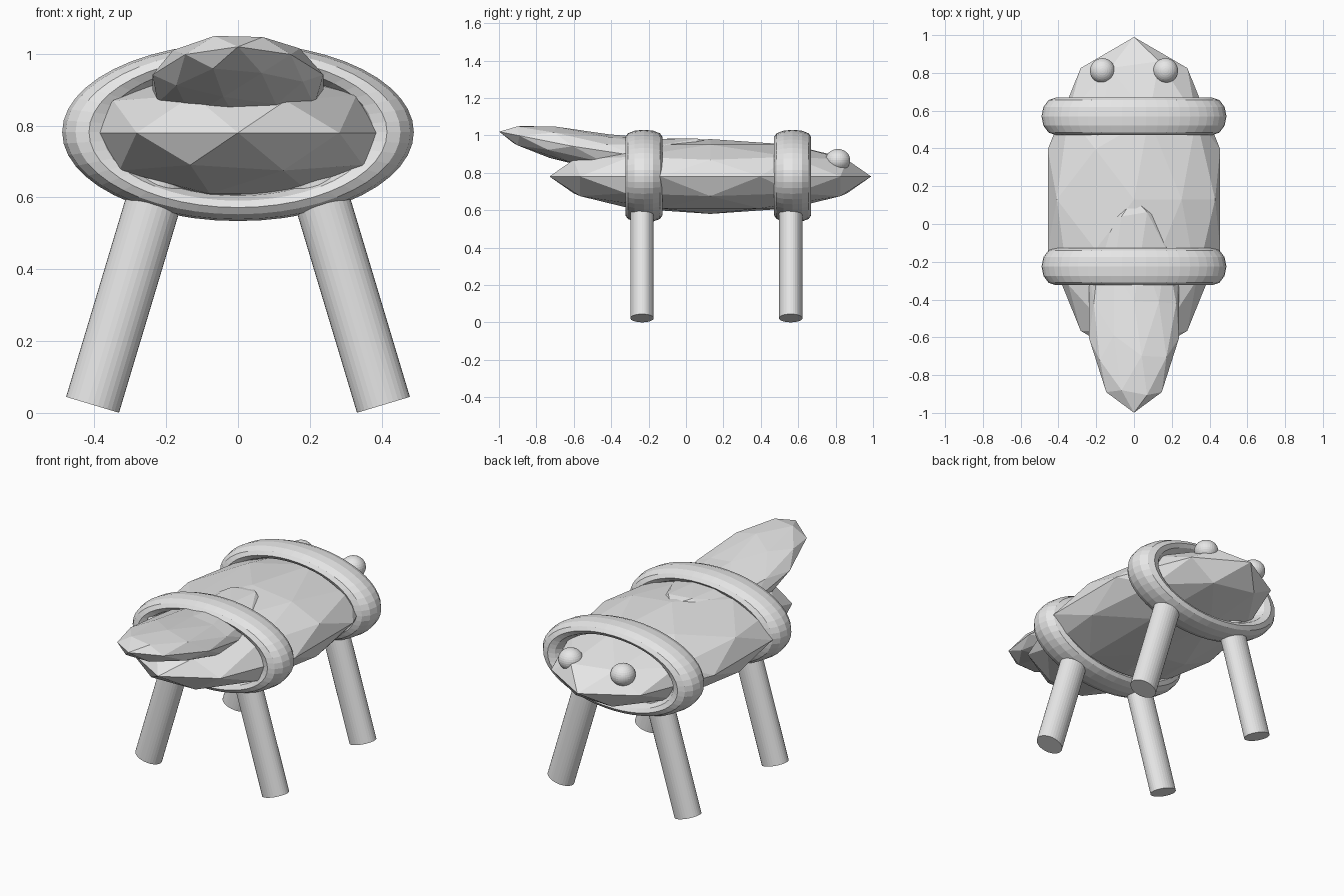
import bpy
from math import radians, sin, cos
from mathutils import Matrix, Vector

cube = bpy.data.objects.get("Cube")
if cube:
    bpy.data.objects.remove(cube, do_unlink=True)

GREY = (0.8, 0.8, 0.8, 1.0)
grey = bpy.data.materials.new("plain_grey")
grey.use_nodes = True
grey.diffuse_color = GREY
grey.node_tree.nodes["Principled BSDF"].inputs["Base Color"].default_value = GREY


def finish(name, matrix):
    """Name the new primitive, bake its placement and colour it."""
    ob = bpy.context.object
    ob.name = ob.data.name = name
    ob.data.transform(matrix)
    ob.data.materials.append(grey)
    return ob


def place(loc, scale, axis="X", angle=0.0):
    return (Matrix.Translation(loc) @ Matrix.Rotation(angle, 4, axis)
            @ Matrix.Diagonal(Vector(scale)).to_4x4())


# Faceted body, pointed at both ends
bpy.ops.mesh.primitive_ico_sphere_add(subdivisions=2, radius=1)
finish("body", place((0, 0.13, 0.78), (0.48, 0.86, 0.2)))

# Raised tail, its buried end bent up along the back
bpy.ops.mesh.primitive_ico_sphere_add(subdivisions=2, radius=1)
tail = finish("tail", place((0, -0.43, 0.907), (0.25, 0.58, 0.1), "X", radians(-11.2)))
for v in tail.data.vertices:
    reach = max(0.0, (v.co.y + 0.43) / 0.57)
    v.co.z += 0.17 * reach ** 2

# Oval bands around the body
for name, y in (("rear_band", -0.225), ("front_band", 0.57)):
    bpy.ops.mesh.primitive_torus_add(major_radius=1, minor_radius=0.18,
                                     major_segments=48, minor_segments=12)
    finish(name, place((0, y, 0.782), (0.415, 0.55, 0.21))
           @ Matrix.Rotation(radians(90), 4, "X"))

# Splayed legs, squared off at the foot
TILT, LENGTH = radians(16.7), 0.66
for end, y in (("rear", -0.235), ("front", 0.56)):
    for side, s in (("left", 1), ("right", -1)):
        bpy.ops.mesh.primitive_cylinder_add(vertices=32, radius=1, depth=1)
        centre = (s * (0.405 - sin(TILT) * LENGTH / 2), y,
                  0.0225 + cos(TILT) * LENGTH / 2)
        finish(f"{end}_{side}_leg",
               place(centre, (0.077, 0.0625, LENGTH), "Y", -s * TILT))

# Bulging eyes
for side, s in (("left", 1), ("right", -1)):
    bpy.ops.mesh.primitive_uv_sphere_add(segments=32, ring_count=16, radius=1)
    finish(f"{side}_eye", place((s * 0.167, 0.812, 0.867), (0.066, 0.066, 0.06)))
